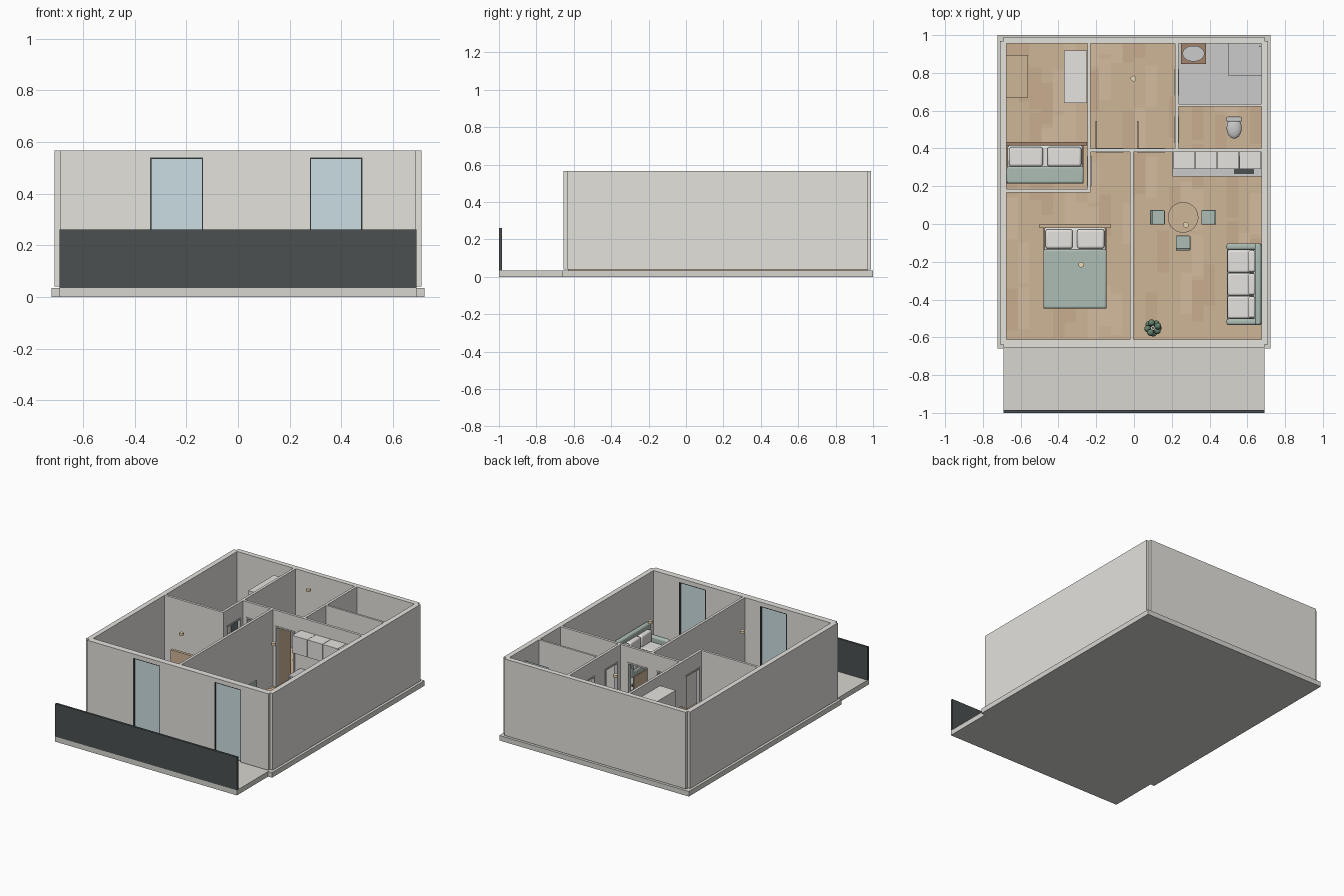
import bpy, math, random

if "Cube" in bpy.data.objects:
    bpy.data.objects.remove(bpy.data.objects["Cube"])
random.seed(4)
FLOOR, TOP = 0.04, 0.567
mats = {}
COLS = dict(wall=(.78, .76, .72), slab=(.68, .67, .63), wood=(.62, .46, .31), wood2=(.66, .5, .35),
            wood3=(.58, .42, .28), dark=(.07, .08, .08), glass=(.6, .73, .76), green=(.42, .51, .46),
            cloth=(.78, .77, .74), leaf=(.12, .22, .15), brown=(.36, .23, .15), tile=(.66, .66, .64),
            white=(.86, .86, .85), brass=(.85, .72, .48))


def paint(o, col):
    if col not in mats:
        mats[col] = bpy.data.materials.new(col)
        mats[col].diffuse_color = (*COLS[col], 1)
    o.data.materials.append(mats[col])
    return o


def box(name, x0, x1, y0, y1, z0, z1, col, bevel=0):
    bpy.ops.mesh.primitive_cube_add(size=1, location=((x0 + x1) / 2, (y0 + y1) / 2, (z0 + z1) / 2))
    o = bpy.context.object
    o.name = name
    o.scale = (x1 - x0, y1 - y0, z1 - z0)
    bpy.ops.object.transform_apply(location=False, rotation=False, scale=True)
    if bevel:
        m = o.modifiers.new("round", 'BEVEL')
        m.width, m.segments = bevel, 3
        bpy.ops.object.shade_smooth_by_angle()
    return paint(o, col)


def cyl(name, x, y, z0, z1, r, col, r2=None, sy=1):
    bpy.ops.mesh.primitive_cone_add(vertices=32, radius1=r, radius2=r if r2 is None else r2,
                                    depth=z1 - z0, location=(x, y, (z0 + z1) / 2))
    o = bpy.context.object
    o.name = name
    o.scale.y = sy
    bpy.ops.object.shade_smooth_by_angle()
    return paint(o, col)


def ball(name, x, y, z, r, col, sx=1, sy=1, sz=1):
    bpy.ops.mesh.primitive_uv_sphere_add(segments=20, ring_count=12, radius=r, location=(x, y, z))
    o = bpy.context.object
    o.name = name
    o.scale = (sx, sy, sz)
    bpy.ops.object.shade_smooth()
    return paint(o, col)


def wall(name, axis, c0, c1, a, b, doors=(), head=0.46, trim='white', glazed=False):
    """Wall running along axis between a and b, c0..c1 thick, with framed openings."""
    def piece(n, s, e, z0, z1, col, grow=0.0):
        t = (c0 - grow, c1 + grow)
        r = (s, e, *t) if axis == 'x' else (*t, s, e)
        box(n, *r, z0, z1, col)
    pos = a
    for s, e in doors:
        piece(name, pos, s, FLOOR, TOP, 'wall')
        piece(name + "_lintel", s, e, head, TOP, 'wall')
        g = 0 if glazed else 0.003
        w = 0.005 if glazed else 0.01
        piece(name + "_jamb", s, s + w, FLOOR, head, trim, g)
        piece(name + "_jamb", e - w, e, FLOOR, head, trim, g)
        piece(name + "_head", s + w, e - w, head - w, head, trim, g)
        if glazed:
            piece(name + "_glass", s + w, e - w, FLOOR, head - w, 'glass', -0.014)
        pos = e
    piece(name, pos, b, FLOOR, TOP, 'wall')


# base, balcony and railing
box("base_slab", -.722, .722, -.66, 1, 0, .035, 'slab')
box("balcony_slab", -.692, .692, -1, -.66, 0, .035, 'slab')
box("balcony_railing", -.692, .692, -1, -.985, .035, .262, 'dark')

# plank floor in random shades, tiled bathroom
box("floor", -.69, .69, -.63, .97, .035, .039, 'wood')
for i in range(22):
    y = -.61 + random.random() * .2
    x = -.675 + i * 1.35 / 22
    while y < .93:
        e = min(y + .22, .955)
        if random.random() < .45:
            box("plank", x, x + 1.35 / 22, y, e, .039, .04, random.choice(['wood2', 'wood3']))
        y = e + .02
box("bathroom_tiles", .235, .675, .635, .955, .039, .042, 'tile')

# outer walls with notched corners
for s in (-1, 1):
    wall("side_wall", 'y', min(s * .675, s * .71), max(s * .675, s * .71), -.637, .97)
wall("back_wall", 'x', .955, .99, -.69, .69)
wall("front_wall", 'x', -.655, -.612, -.69, .69, [(-.34, -.135), (.278, .482)], .54, 'dark', True)

# inner walls
wall("hall_left_wall", 'y', -.247, -.229, .167, .955, [(.2, .36)])
wall("hall_front_wall", 'x', .382, .4, -.229, .675, [(-.205, -.055), (.015, .165)])
wall("hall_right_wall", 'y', .218, .236, .4, .955, [(.43, .57), (.68, .82)])
wall("bath_wall", 'x', .622, .636, .236, .675)
wall("bedroom_wall", 'x', .167, .184, -.675, -.247)
wall("living_wall", 'y', -.02, -.002, -.612, .382)
for x in (-.2, .02):
    box("door_leaf", x - .004, x + .004, .4, .545, FLOOR, .45, 'wood')


# beds
def bed(n, x0, x1, y0, y1, hx0, hx1, top, cover):
    box(n + "_headboard", hx0, hx1, y1 - .01, y1 + .01, FLOOR, top, 'brown' if n == "guest" else 'wood')
    box(n + "_bed_base", x0, x1, y0, y1 - .01, FLOOR + .015, .095, 'brown')
    box(n + "_mattress", x0 + .005, x1 - .005, y0 + .005, y1 - .01, .095, .14, 'cloth', .01)
    box(n + "_blanket", x0, x1, y0, cover, .1, .147, 'green', .01)
    w = (x1 - x0) / 2
    for k in range(2):
        box(n + "_pillow", x0 + k * w + .012, x0 + (k + 1) * w - .012, y1 - .12, y1 - .018, .138, .168, 'cloth', .012)


bed("main", -.48, -.145, -.447, -.01, -.5, -.125, .31, -.135)
bed("guest", -.674, -.267, .215, .425, -.674, -.25, .27, .305)

# wardrobe and desk
box("wardrobe", -.37, -.25, .64, .918, FLOOR, .5, 'cloth')
box("desk_top", -.674, -.56, .67, .895, .178, .19, 'wood')
for y in (.675, .88):
    box("desk_leg", -.67, -.565, y, y + .01, FLOOR, .178, 'dark')

# bathroom: vanity, basin, shower
box("vanity", .25, .38, .848, .955, FLOOR, .2, 'brown')
cyl("basin", .315, .902, .2, .228, .042, 'white', .058, .72)
box("shower_tray", .497, .675, .785, .955, FLOOR, .06, 'white')
box("shower_screen", .497, .675, .785, .789, .06, .48, 'glass')
cyl("shower_pipe", .665, .94, .06, .47, .004, 'tile')

# toilet
box("toilet_tank", .49, .57, .542, .568, .1, .2, 'white', .006)
cyl("toilet_foot", .53, .51, FLOOR, .1, .025, 'white', .035, 1.2)
ball("toilet_bowl", .53, .508, .11, .04, 'white', 1, 1.4, .5)

# kitchen
box("base_cabinets", .21, .675, .265, .382, FLOOR, .205, 'cloth')
box("worktop", .205, .675, .252, .382, .205, .217, 'tile')
box("hob", .53, .635, .266, .36, .217, .222, 'dark')
box("tap", .56, .565, .35, .355, .217, .27, 'dark')
for i in range(4):
    box("upper_cabinet", .21 + i * .1163, .324 + i * .1163, .29, .382, .36, .48, 'cloth')

# dining table and chairs
cyl("table_top", .26, .035, .182, .194, .081, 'wood')
cyl("table_post", .26, .035, FLOOR, .182, .01, 'dark')
cyl("table_foot", .26, .035, FLOOR, .048, .045, 'dark')
for cx, cy, dx, dy in ((.125, .035, -1, 0), (.395, .035, 1, 0), (.26, -.1, 0, -1)):
    box("chair_seat", cx - .038, cx + .038, cy - .038, cy + .038, .12, .135, 'green', .005)
    bx, by = cx + dx * .034, cy + dy * .034
    hx, hy = (.006, .038) if dx else (.038, .006)
    box("chair_back", bx - hx, bx + hx, by - hy, by + hy, .135, .225, 'green', .004)
    for sx in (-1, 1):
        for sy in (-1, 1):
            cyl("chair_leg", cx + sx * .031, cy + sy * .031, FLOOR, .12, .004, 'dark')

# sofa
box("sofa_base", .493, .674, -.535, -.103, .055, .105, 'green', .008)
box("sofa_back", .64, .674, -.535, -.103, .06, .25, 'green', .012)
for y in (-.535, -.137):
    box("sofa_arm", .49, .655, y, y + .034, .055, .175, 'green', .012)
for i in range(3):
    y = -.5 + i * .1215
    box("sofa_cushion", .495, .638, y, y + .119, .105, .14, 'cloth', .01)
    box("sofa_back_cushion", .605, .642, y + .003, y + .116, .14, .22, 'cloth', .01)

# plant
cyl("plant_pot", .1, -.55, FLOOR, .1, .024, 'white', .034)
cyl("plant_stem", .1, -.55, .1, .2, .005, 'brown')
for i in range(9):
    a = i * 2.4
    ball("plant_leaf", .1 + .028 * math.cos(a), -.55 + .028 * math.sin(a), .13 + i * .012, .018, 'leaf')

# ceiling lamps
for x, y in ((-.28, -.215), (.275, -.005), (-.003, .77)):
    cyl("ceiling_lamp", x, y, .545, .56, .015, 'brass')

for m in bpy.data.materials:
    if m.users and not m.is_grease_pencil:
        m.use_nodes = True
        m.node_tree.nodes["Principled BSDF"].inputs["Base Color"].default_value = m.diffuse_color
